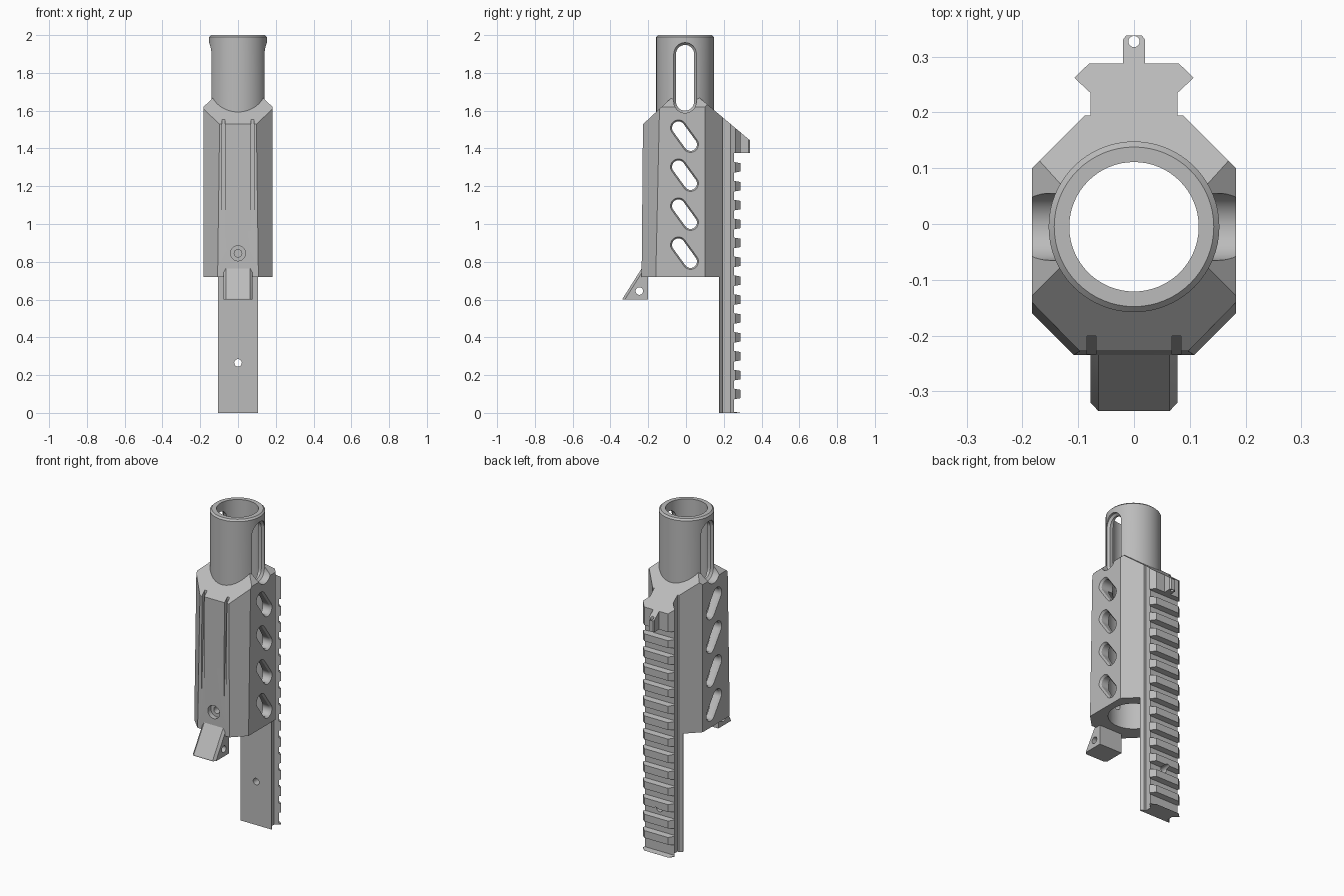
import bpy, bmesh, math
from mathutils import Vector

if "Cube" in bpy.data.objects:
    bpy.data.objects.remove(bpy.data.objects["Cube"])

grey = bpy.data.materials.new("plain_grey")
grey.diffuse_color = (0.5, 0.5, 0.5, 1)
grey.use_nodes = True
grey.node_tree.nodes["Principled BSDF"].inputs["Base Color"].default_value = grey.diffuse_color
CY = -0.005  # centre line of the tube


def loft(name, rings):
    """Closed solid through a list of equally long rings of 3D points."""
    bm = bmesh.new()
    vs = [[bm.verts.new(p) for p in r] for r in rings]
    n = len(vs[0])
    for a, b in zip(vs, vs[1:]):
        for i in range(n):
            j = (i + 1) % n
            bm.faces.new((a[i], a[j], b[j], b[i]))
    bm.faces.new(vs[0])
    bm.faces.new(vs[-1])
    bmesh.ops.recalc_face_normals(bm, faces=bm.faces)
    me = bpy.data.meshes.new(name)
    bm.to_mesh(me)
    bm.free()
    me.materials.append(grey)
    ob = bpy.data.objects.new(name, me)
    bpy.context.collection.objects.link(ob)
    return ob


def ring_z(pts, z):
    return [(x, y, z) for x, y in pts]


def ring_x(pts, x):
    return [(x, y, z) for y, z in pts]


def circle(r, c=(0, 0), n=64):
    return [(c[0] + r * math.cos(2 * math.pi * i / n),
             c[1] + r * math.sin(2 * math.pi * i / n)) for i in range(n)]


def stadium(p, q, r, n=16):
    """Rounded slot outline around the segment p-q."""
    a = math.atan2(q[1] - p[1], q[0] - p[0])
    out = []
    for c, s in ((q, a - math.pi / 2), (p, a + math.pi / 2)):
        out += [(c[0] + r * math.cos(s + math.pi * i / n),
                 c[1] + r * math.sin(s + math.pi * i / n)) for i in range(n + 1)]
    return out


def mirrored(half):
    return half + [(-x, y) for x, y in reversed(half)]


def boolean(ob, tool, op='DIFFERENCE'):
    m = ob.modifiers.new("b", 'BOOLEAN')
    m.operation, m.object, m.solver = op, tool, 'EXACT'
    bpy.context.view_layer.objects.active = ob
    bpy.ops.object.modifier_apply(modifier=m.name)
    bpy.data.objects.remove(tool)


def trim(ob, co, normal):
    """Cut away everything on the normal side of a plane and cap it."""
    bm = bmesh.new()
    bm.from_mesh(ob.data)
    r = bmesh.ops.bisect_plane(bm, geom=bm.verts[:] + bm.edges[:] + bm.faces[:],
                               plane_co=co, plane_no=Vector(normal).normalized(), clear_outer=True)
    edges = [e for e in r['geom_cut'] if isinstance(e, bmesh.types.BMEdge)]
    bmesh.ops.contextual_create(bm, geom=edges)
    bmesh.ops.recalc_face_normals(bm, faces=bm.faces)
    bm.to_mesh(ob.data)
    bm.free()


def slot(ob, p, q, r_out, r_in, x_face, depth):
    """Chamfered slot through both sides."""
    xs = [(-.3, r_out), (-x_face, r_out), (-x_face + depth, r_in),
          (x_face - depth, r_in), (x_face, r_out), (.3, r_out)]
    boolean(ob, loft("cut", [ring_x(stadium(p, q, r), x) for x, r in xs]))


def hole_y(ob, z, r, y0, y1):
    boolean(ob, loft("cut", [[(x, y, zz) for x, zz in circle(r, (0, z), 32)] for y in (y0, y1)]))


BACK = ((0, 0, 1.728), (0, .842, 1))

# Faceted housing with sloped roof
lower = mirrored([(.09, .193), (.183, .10), (.183, -.16), (.108, -.235)])
upper = mirrored([(.09, .193), (.183, .10), (.183, -.135), (.093, -.225)])
body = loft("housing", [ring_z(lower, .72), ring_z(upper, 1.85)])
trim(body, *BACK)
trim(body, (0, 0, 1.74), (0, -.93, 1))
for s in (1, -1):
    trim(body, (s * .183, 0, 1.62), (s * .93, 0, 1))

# Barrel tube with a bevelled mouth
tube = loft("tube", [ring_z(circle(r, (0, CY)), z)
                     for r, z in ((.153, 1.4), (.153, 1.99), (.143, 2.0))])
boolean(body, tube, 'UNION')
for r, z0, z1 in ((.14, .5, 1.5), (.116, 1.3, 2.2)):
    boolean(body, loft("cut", [ring_z(circle(r, (0, CY)), z) for z in (z0, z1)]))

# Long tube slot and four slanted side slots
slot(body, (CY, 1.648), (CY, 1.90), .06, .048, .139, .012)
for k in range(4):
    z = 1.465 - k * .2065
    slot(body, (-.04, z + .044), (.024, z - .044), .042, .034, .183, .012)

# Tapered grooves either side of the front bar
for s in (1, -1):
    prof = [(-.235, .85), (-.198, 1.6), (-.3, 1.6), (-.3, .85)]
    boolean(body, loft("cut", [ring_x(prof, s * x) for x in (.068, .084)]))

# Front screw hole with counterbore
hole_y(body, .845, .04, -.3, -.205)
hole_y(body, .845, .02, -.3, -.05)

# Accessory rail
section = mirrored([(.105, .175), (.105, .178), (.089, .194), (.078, .194), (.078, .235),
                    (.107, .262), (.08, .288)])
rail = loft("rail", [ring_z(section, z) for z in (0, 1.65)])
trim(rail, *BACK)
for k in range(14):
    a, b = k * .1 + .028, k * .1 + .072
    if k == 0:
        a = .006
    if k == 13:
        b = 1.375
    prof = [(.255, a), (.3, a - .008), (.3, b + (.008 if k < 13 else 0)), (.255, b)]
    boolean(rail, loft("cut", [ring_x(prof, x) for x in (-.2, .2)]))
hole_y(rail, .265, .02, .1, .4)

# Small lug with a pin hole at the top of the rail
lug = loft("rail_lug", [ring_z(mirrored([(.02, .27), (.02, .33), (.014, .338)]), z)
                        for z in (1.375, 1.6)])
trim(lug, *BACK)
boolean(lug, loft("cut", [ring_z(circle(.01, (0, .327), 24), z) for z in (1.3, 1.7)]))

# Wedge foot below the front, with chamfered front edges and cross hole
foot_prof = [(-.225, .78), (-.335, .606), (-.335, .60), (-.2, .60), (-.2, .78)]
inset = [(y + (.015 if y < -.21 else 0), z) for y, z in foot_prof]
foot = loft("wedge_foot", [ring_x(p, x) for p, x in
                           ((inset, -.078), (foot_prof, -.064), (foot_prof, .064), (inset, .078))])
boolean(foot, loft("cut", [ring_x(circle(.02, (-.247, .645), 32), x) for x in (-.2, .2)]))

# Smooth the round walls, keep the facets sharp
for ob in (body, rail, lug, foot):
    bpy.ops.object.select_all(action='DESELECT')
    ob.select_set(True)
    bpy.context.view_layer.objects.active = ob
    bpy.ops.object.shade_smooth_by_angle(angle=math.radians(25))
